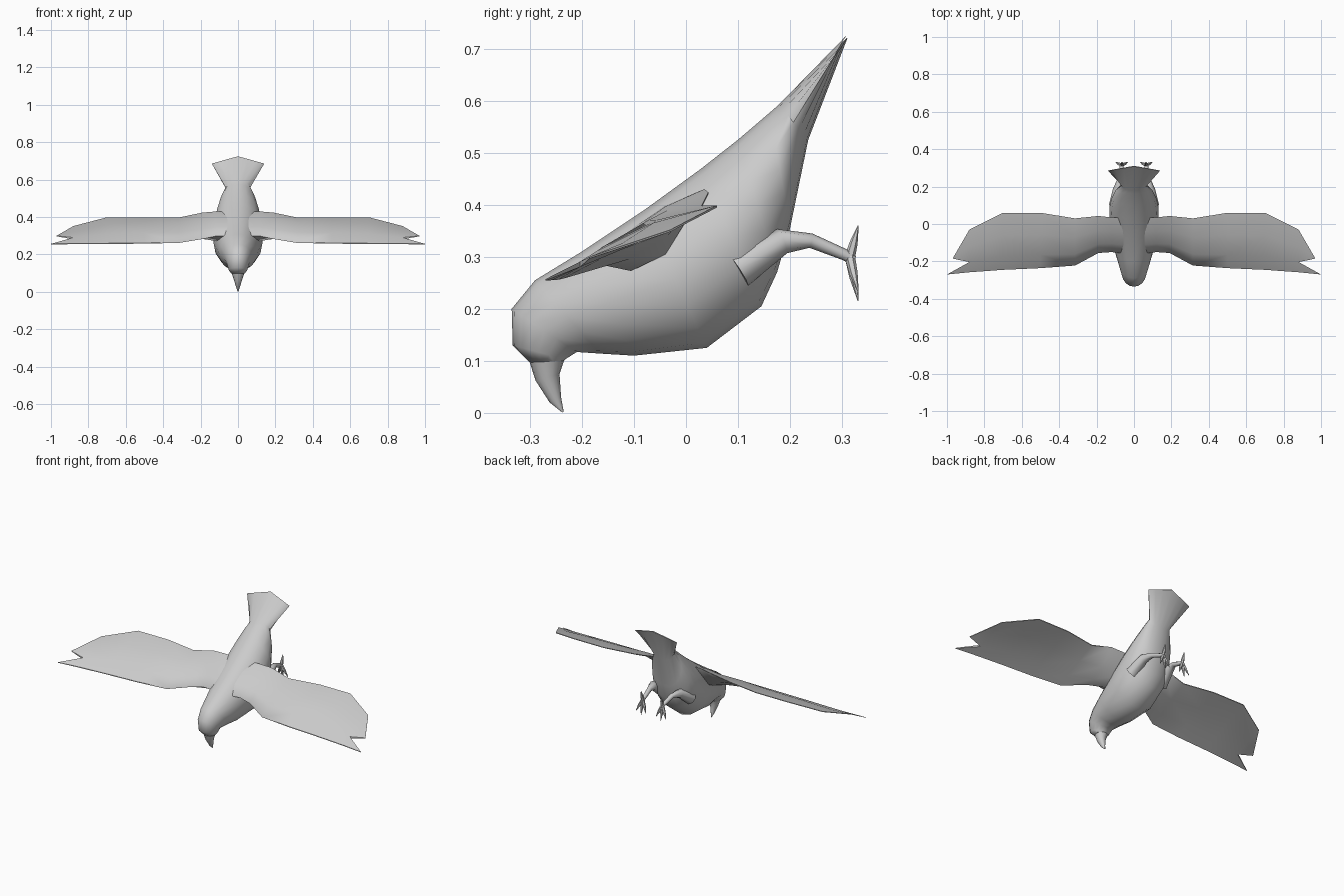
import bpy, bmesh
from math import cos, sin, pi, radians
from mathutils import Vector

if "Cube" in bpy.data.objects:
    bpy.data.objects.remove(bpy.data.objects["Cube"])


def finish(name, verts, faces, mirror=False):
    me = bpy.data.meshes.new(name)
    me.from_pydata([tuple(v) for v in verts], [], faces)
    bm = bmesh.new()
    bm.from_mesh(me)
    bmesh.ops.remove_doubles(bm, verts=bm.verts, dist=1e-5)
    bmesh.ops.recalc_face_normals(bm, faces=bm.faces)
    bm.to_mesh(me)
    bm.free()
    ob = bpy.data.objects.new(name, me)
    bpy.context.collection.objects.link(ob)
    if mirror:
        ob.modifiers.new("mirror", 'MIRROR').use_mirror_axis = False
    bpy.ops.object.select_all(action='DESELECT')
    ob.select_set(True)
    bpy.context.view_layer.objects.active = ob
    bpy.ops.object.shade_smooth_by_angle(angle=radians(50))
    return ob


def skin(rings, caps=True):
    """Join equal-sized closed rings into one skin."""
    n = len(rings[0])
    verts = [v for r in rings for v in r]
    faces = [(i * n + j, i * n + (j + 1) % n, (i + 1) * n + (j + 1) % n, (i + 1) * n + j)
             for i in range(len(rings) - 1) for j in range(n)]
    if caps:
        faces += [tuple(range(n)), tuple(range(len(verts) - n, len(verts)))]
    return verts, faces


def section(ty, tz, by, bz, w, n=16, sweep=(0, 0)):
    """Oval ring between a top and a bottom point in the side view."""
    ring = []
    for k in range(n):
        a = 2 * pi * k / n
        t, s = (1 - cos(a)) / 2, sin(a)
        ring.append((w * s, ty + (by - ty) * t - sweep[0] * abs(s),
                     tz + (bz - tz) * t - sweep[1] * abs(s)))
    return ring


def tube(path, n=8):
    """Tapered tube through (point, radius) pairs."""
    rings = []
    for i, (p, r) in enumerate(path):
        d = (Vector(path[min(i + 1, len(path) - 1)][0]) - Vector(path[max(i - 1, 0)][0])).normalized()
        u = d.cross(Vector((1, 0, 0))).normalized()
        v = d.cross(u)
        rings.append([Vector(p) + r * (u * cos(2 * pi * k / n) + v * sin(2 * pi * k / n)) for k in range(n)])
    return skin(rings)


# Body from head to tail fan
body = [section(*s) for s in (
    (-.300, .097, -.235, .100, .036),
    (-.333, .130, -.232, .103, .050),
    (-.335, .200, -.210, .117, .062),
    (-.290, .255, -.165, .114, .078),
    (-.200, .310, -.100, .110, .102),
    (-.080, .390, .040, .125, .130),
    (.030, .470, .145, .205, .132),
    (.100, .525, .175, .270, .120),
    (.162, .578, .200, .355, .098),
    (.178, .592, .235, .525, .066))]
body.append(section(.308, .725, .311, .722, .14, sweep=(.024, .038)))
finish("body", *skin(body))

# Hooked beak
finish("beak", *skin([section(*s) for s in (
    (-.303, .105, -.232, .108, .036),
    (-.289, .062, -.243, .075, .023),
    (-.262, .020, -.240, .030, .010),
    (-.238, .001, -.235, .002, .002))]))

# Wings: x, leading y z, trailing y z, top bulge, underside drop
stations = [
    (.04, -.16, .300, .035, .425, .020, .060),
    (.12, -.15, .300, .035, .428, .018, .070),
    (.19, -.155, .285, .043, .422, .020, .025),
    (.315, -.222, .264, .030, .396, .026, -.004),
    (.50, -.236, .260, .060, .397, .026, -.012),
    (.70, -.245, .258, .060, .397, .022, -.012),
    (.88, -.258, .257, -.030, .350, .012, -.004)]
rows = ((0, 0), (.24, .8), (.6, 1), (1, 0))
rings = []
for x, yl, zl, yt, zt, top, low in stations:
    up, down = [], []
    for f, h in rows:
        y, z = yl + (yt - yl) * f, zl + (zt - zl) * f
        up.append((x, y, z + top * h + .002))
        down.append((x, y, z - low * h - .002))
    rings.append(up + down[::-1])
verts, faces = skin(rings, caps=False)
# Split feather tips past the last station
o = len(verts) - 8
T = len(verts)
verts += [(1, -.27, .257), (1, -.27, .254), (.97, -.185, .30), (.97, -.185, .297)]
faces += [(o, o + 1, T), (o + 7, o + 6, T + 1), (o, T, T + 1, o + 7), (o + 1, T, T + 1, o + 6),
          (o + 1, o + 2, T + 2), (o + 2, o + 3, T + 2), (o + 6, o + 5, T + 3), (o + 5, o + 4, T + 3),
          (o + 1, T + 2, T + 3, o + 6), (o + 3, T + 2, T + 3, o + 4)]


def both(name, verts, faces):
    for side, s in (("right", 1), ("left", -1)):
        finish(side + "_" + name, [(v[0] * s, v[1], v[2]) for v in verts], faces)


both("wing", verts, faces)

# Legs trailing behind the belly
both("leg", *tube([((.098, .10, .275), .036), ((.088, .185, .330), .025), ((.074, .24, .331), .014),
                   ((.066, .305, .304), .011), ((.065, .322, .293), .009)]))

# Toes: three forward, one back
for i, (x, z) in enumerate(((.033, .232), (.065, .215), (.099, .232), (.065, .360))):
    mid = (.065 + (x - .065) * .5, .322, .298 + (z - .298) * .45)
    both("toe_%d" % (i + 1), *tube([((.065, .315, .300), .010), (mid, .008), ((x, .331, z), .001)], 6))
